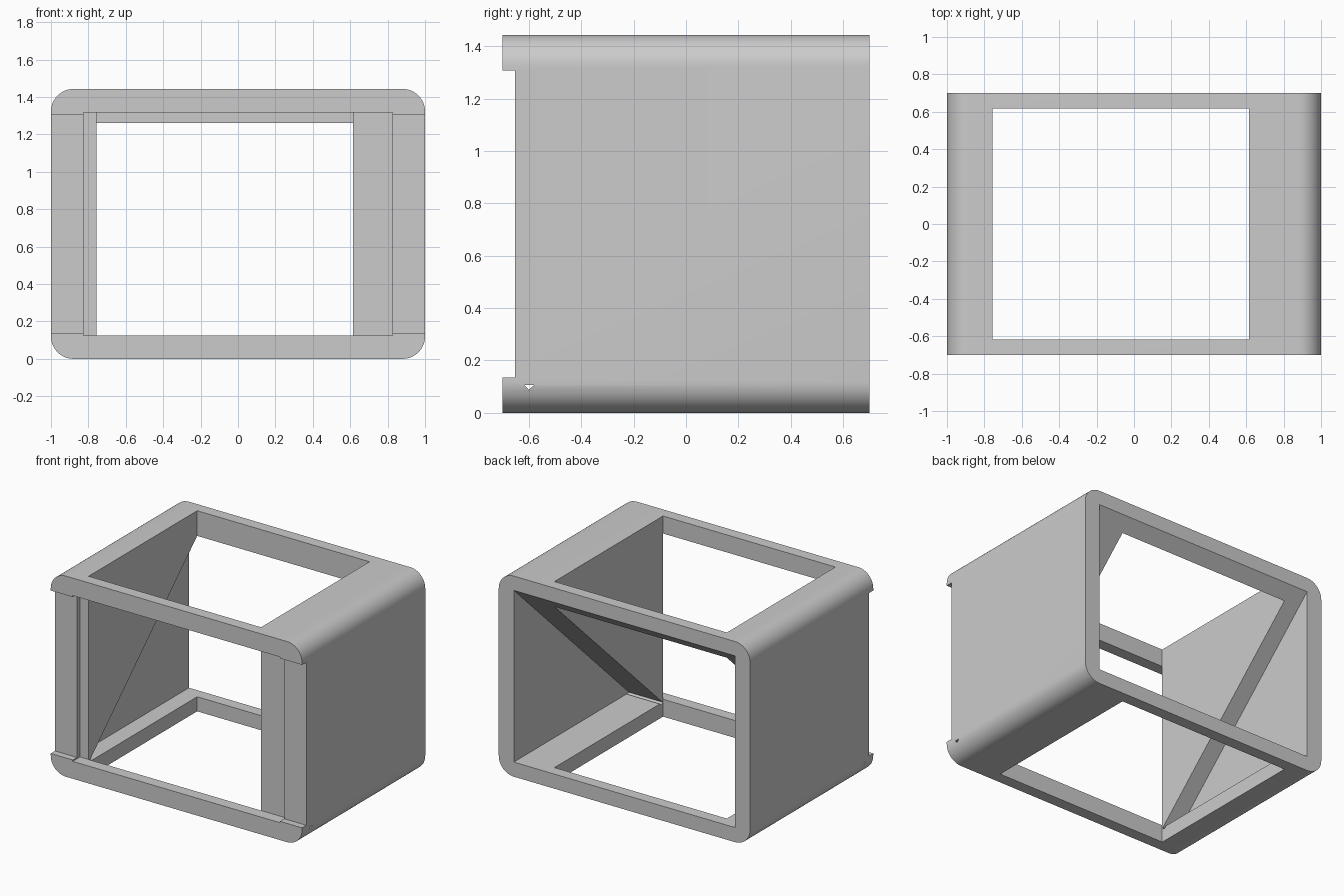
import bpy, bmesh, math

if "Cube" in bpy.data.objects:
    bpy.data.objects.remove(bpy.data.objects["Cube"])

W, D, H, R = 1.0, 0.70, 1.443, 0.12     # half width, half depth, height, corner radius
OY = 0.617                              # half depth of the vertical opening


def prism(name, points, axis, lo, hi):
    """Extrude a 2D profile along x (profile in y,z) or y (profile in x,z)."""
    bm = bmesh.new()

    def place(p, t):
        return (t, p[0], p[1]) if axis == 'x' else (p[0], t, p[1])

    a = [bm.verts.new(place(p, lo)) for p in points]
    b = [bm.verts.new(place(p, hi)) for p in points]
    bm.faces.new(a)
    bm.faces.new(b)
    for i in range(len(a)):
        j = (i + 1) % len(a)
        bm.faces.new((a[i], a[j], b[j], b[i]))
    bmesh.ops.recalc_face_normals(bm, faces=bm.faces)
    mesh = bpy.data.meshes.new(name)
    bm.to_mesh(mesh)
    bm.free()
    obj = bpy.data.objects.new(name, mesh)
    bpy.context.collection.objects.link(obj)
    return obj


def box(name, x, y, z):
    return prism(name, [(x[0], z[0]), (x[1], z[0]), (x[1], z[1]), (x[0], z[1])],
                 'y', y[0], y[1])


# Rounded outer body
outline = []
corners = [(W - R, H - R, 0), (R - W, H - R, 90), (R - W, R, 180), (W - R, R, 270)]
for cx, cz, start in corners:
    for i in range(13):
        a = math.radians(start + i * 7.5)
        outline.append((cx + R * math.cos(a), cz + R * math.sin(a)))
body = prism("case_body", outline, 'y', -D, D)

cutters = [
    # Wedge-shaped rear hollow, leaving triangular gussets above its sloping face
    prism("rear_cutter", [(-0.612, 0.105), (0.8, 0.105), (0.8, 1.434), (0.70, 1.34)],
          'x', -0.88, 0.88),
    # Shallow front recess
    box("front_cutter", (-0.825, 0.825), (-0.8, -OY), (0.125, 1.317)),
    # Vertical opening through top and bottom
    box("opening_cutter", (-0.757, 0.615), (-OY, OY), (-0.2, 1.7)),
    # Pin hole through the lower sides
    prism("pin_cutter", [(-0.616, 0.106), (-0.58, 0.106), (-0.60, 0.088)], 'x', -1.2, 1.2),
]
# Front notches of the side walls
for s in (-1, 1):
    cutters.append(box("notch_cutter", sorted((s * 0.81, s * 1.2)), (-0.9, -0.652),
                       (0.135, 1.307)))

bpy.context.view_layer.objects.active = body
body.select_set(True)
for c in cutters:
    mod = body.modifiers.new("cut", 'BOOLEAN')
    mod.operation = 'DIFFERENCE'
    mod.solver = 'EXACT'
    mod.object = c
    bpy.ops.object.modifier_apply(modifier=mod.name)
    bpy.data.objects.remove(c)

bpy.ops.object.shade_smooth_by_angle(angle=math.radians(25))

# Plain grey finish
grey = bpy.data.materials.new("light_grey")
grey.diffuse_color = (0.6, 0.6, 0.6, 1)
grey.use_nodes = True
grey.node_tree.nodes["Principled BSDF"].inputs["Base Color"].default_value = grey.diffuse_color
body.data.materials.clear()
body.data.materials.append(grey)
